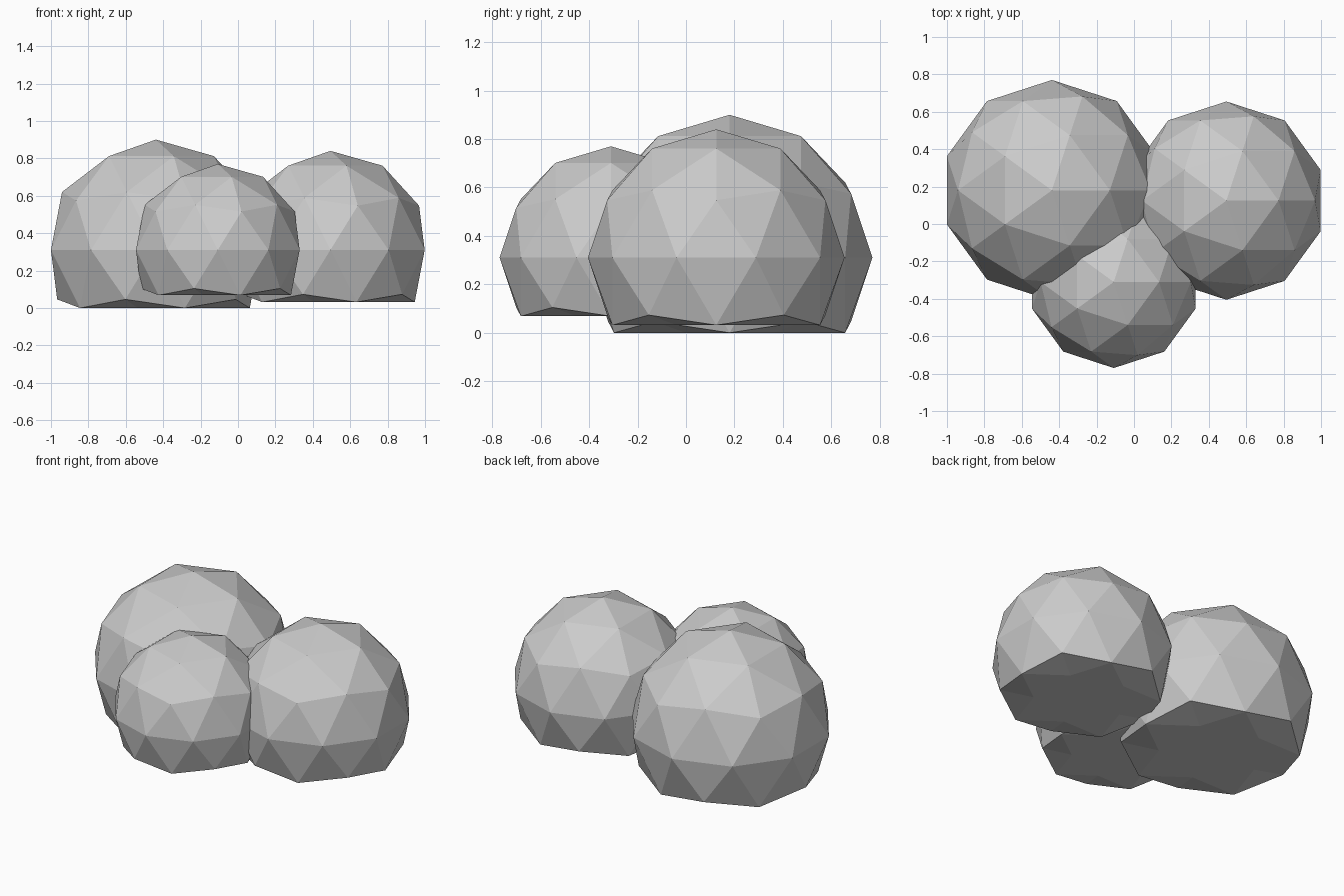
import bpy
import bmesh

cube = bpy.data.objects.get("Cube")
if cube:
    bpy.data.objects.remove(cube, do_unlink=True)

# Single pale grey colour
grey = bpy.data.materials.new("pale_grey")
grey.use_nodes = True
colour = (0.6, 0.6, 0.6, 1.0)
grey.diffuse_color = colour
grey.node_tree.nodes["Principled BSDF"].inputs["Base Color"].default_value = colour

MID_HEIGHT = 0.31      # every clump shares the same widest level
FLOOR_RATIO = 0.5257   # underside level, as a share of the radius


def clump(name, x, y, radius):
    """Faceted ball with its underside pressed flat."""
    bm = bmesh.new()
    bmesh.ops.create_icosphere(bm, subdivisions=2, radius=radius)
    for v in bm.verts:
        v.co.z = max(v.co.z, -FLOOR_RATIO * radius)
    mesh = bpy.data.meshes.new(name)
    bm.to_mesh(mesh)
    bm.free()
    mesh.materials.append(grey)
    obj = bpy.data.objects.new(name, mesh)
    obj.location = (x, y, MID_HEIGHT)
    bpy.context.collection.objects.link(obj)


# Three overlapping clumps
clump("large_clump", -0.439, 0.18, 0.59)
clump("medium_clump", 0.494, 0.125, 0.53)
clump("small_clump", -0.108, -0.31, 0.46)
